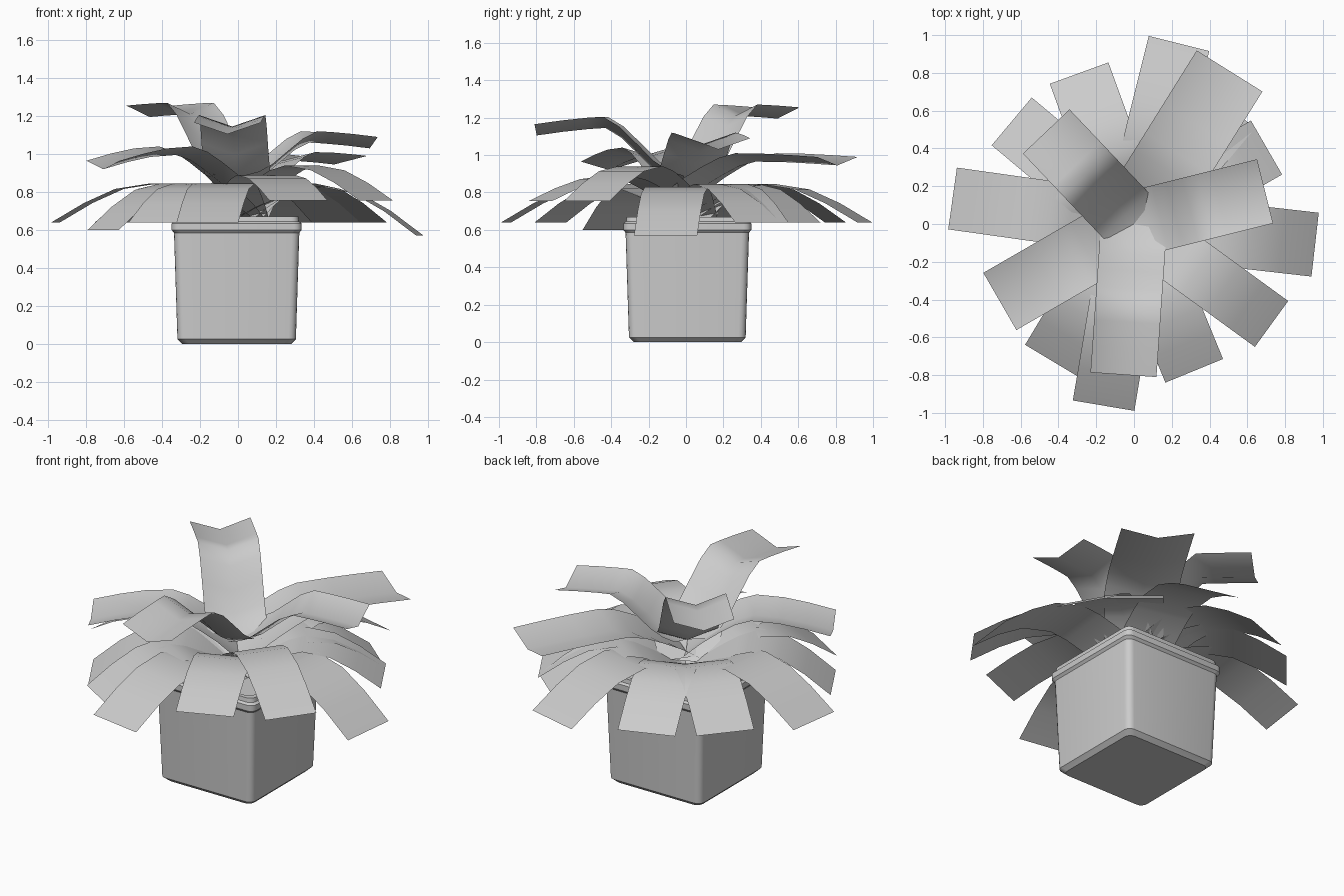
import bpy, bmesh, math
from mathutils import Matrix

cube = bpy.data.objects.get("Cube")
if cube:
    bpy.data.objects.remove(cube)

grey = bpy.data.materials.new("plain grey")
grey.use_nodes = True
grey.diffuse_color = (0.6, 0.6, 0.6, 1)
grey.node_tree.nodes["Principled BSDF"].inputs["Base Color"].default_value = grey.diffuse_color


def make_object(name, bm, angle):
    mesh = bpy.data.meshes.new(name)
    bm.to_mesh(mesh)
    bm.free()
    mesh.materials.append(grey)
    obj = bpy.data.objects.new(name, mesh)
    bpy.context.collection.objects.link(obj)
    bpy.ops.object.select_all(action='DESELECT')
    obj.select_set(True)
    bpy.context.view_layer.objects.active = obj
    bpy.ops.object.shade_smooth_by_angle(angle=math.radians(angle))
    return obj


def rounded_square(bm, half, z, radius=0.04, steps=4):
    ring = []
    for corner in range(4):
        mid = math.radians(45 + 90 * corner)
        cx = math.copysign(half - radius, math.cos(mid))
        cy = math.copysign(half - radius, math.sin(mid))
        for i in range(steps + 1):
            a = math.radians(90 * (corner + i / steps))
            ring.append(bm.verts.new((cx + radius * math.cos(a), cy + radius * math.sin(a), z)))
    return ring


# Pot: stacked rounded squares, up the outside, over the rim and down to the soil
bm = bmesh.new()
profile = [(0.287, 0), (0.312, 0.025), (0.33, 0.585), (0.342, 0.6),
           (0.342, 0.635), (0.328, 0.645), (0.325, 0.67), (0.3, 0.67), (0.295, 0.61)]
rings = [rounded_square(bm, half, z) for half, z in profile]
for low, high in zip(rings, rings[1:]):
    for i in range(len(low)):
        j = (i + 1) % len(low)
        bm.faces.new((low[i], low[j], high[j], high[i]))
bm.faces.new(rings[0][::-1])
bm.faces.new(rings[-1])
bmesh.ops.translate(bm, verts=bm.verts, vec=(-0.007, 0.007, 0))
make_object("pot", bm, 30)

# Rising parts of the leaf curve: along the leaf, share of the height
arch = [(0, 0), (0.12, 0.36), (0.24, 0.65), (0.35, 0.88), (0.46, 1)]
swoop = [(0, 0), (0.1, 0.08), (0.2, 0.25), (0.31, 0.53), (0.43, 0.83), (0.54, 1)]
fall = [(0.65, 0.14), (0.82, 0.5), (1, 1)]


# Leaf: an arching strip of constant width with an optional centre crease
def leaf(name, azimuth, reach, width, base, peak, tip, crease, rise=arch):
    path = [(t * reach, base + f * (peak - base)) for t, f in rise]
    path += [(t * reach, peak + f * (tip - peak)) for t, f in fall]
    bm = bmesh.new()
    rows = [[bm.verts.new((r, side * width / 2, z + crease * abs(side)))
             for side in (-1, 0, 1)] for r, z in path]
    for a, b in zip(rows, rows[1:]):
        for k in range(2):
            bm.faces.new((a[k], b[k], b[k + 1], a[k + 1]))
    bmesh.ops.rotate(bm, verts=bm.verts, matrix=Matrix.Rotation(math.radians(azimuth), 3, 'Z'))
    make_object(name, bm, 60)


# Low drooping leaves: direction and reach
low_leaves = [(76, 0.985), (110, 0.85), (140, 0.845), (172, 0.97), (-150, 0.82),
              (-121, 0.845), (-99.5, 0.975), (30, 0.81), (50, 0.8)]
for n, (azimuth, reach) in enumerate(low_leaves, 1):
    tip = 0.6 if azimuth == -150 else 0.64
    leaf(f"low_leaf_{n}", azimuth, reach, 0.33, 0.66, 0.845, tip, 0)
leaf("side_leaf", -6.5, 0.965, 0.34, 0.66, 0.83, 0.57, 0)

# Raised flat leaves
leaf("front_leaf", -67.7, 0.84, 0.33, 0.7, 0.89, 0.755, 0)
leaf("corner_leaf", -36, 0.9, 0.3, 0.72, 0.94, 0.755, 0)

# Creased middle leaves
leaf("middle_leaf_1", -150, 0.82, 0.35, 0.76, 0.995, 0.92, 0.045)
leaf("middle_leaf_2", 58, 0.955, 0.41, 0.76, 0.965, 0.945, 0.045)

# Creased top leaves
leaf("top_leaf_1", 14, 0.715, 0.35, 0.83, 1.06, 1.03, 0.06, swoop)
leaf("top_leaf_2", -94, 0.8, 0.35, 0.83, 1.145, 1.105, 0.06, swoop)
leaf("top_leaf_3", 133.5, 0.675, 0.34, 0.83, 1.21, 1.195, 0.06, swoop)
